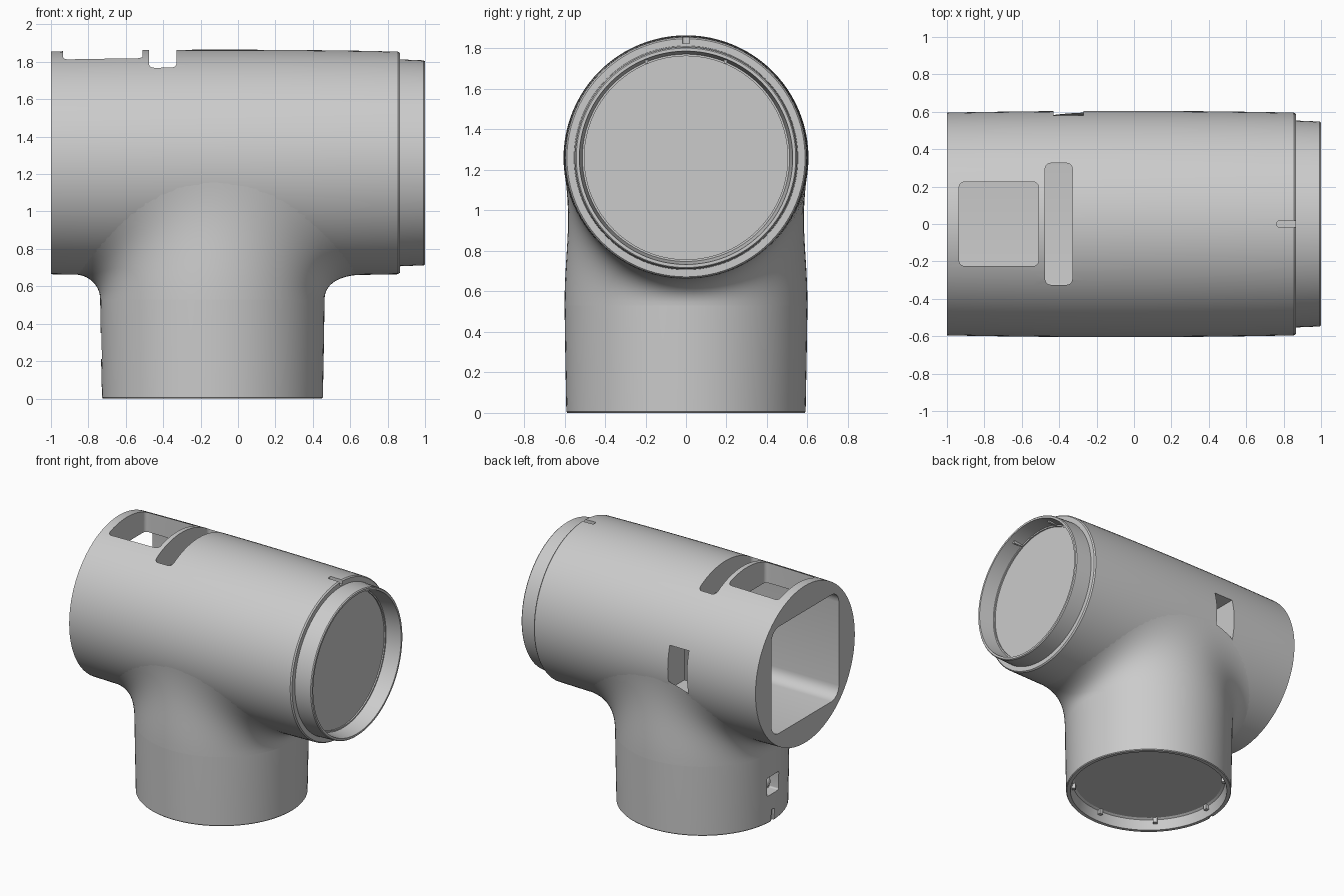
import bpy, bmesh
from math import sin, cos, pi, radians, sqrt
from mathutils import Vector

if "Cube" in bpy.data.objects:
    bpy.data.objects.remove(bpy.data.objects["Cube"])

AXIS_Z = 1.26      # height of the horizontal barrel axis
PIPE_X = -0.137    # centre of the vertical branch
N = 96


def finish(bm, name):
    bmesh.ops.recalc_face_normals(bm, faces=bm.faces)
    me = bpy.data.meshes.new(name)
    bm.to_mesh(me)
    bm.free()
    ob = bpy.data.objects.new(name, me)
    bpy.context.collection.objects.link(ob)
    return ob


def smooth(ob, angle=30):
    bpy.ops.object.select_all(action='DESELECT')
    ob.select_set(True)
    bpy.context.view_layer.objects.active = ob
    bpy.ops.object.shade_smooth_by_angle(angle=radians(angle))


def lathe(name, profile, place):
    """Closed solid of revolution; profile starts and ends on the axis."""
    bm = bmesh.new()
    rings = []
    for r, h in profile:
        if r == 0:
            rings.append([bm.verts.new(place(0, 0, h))] * N)
        else:
            rings.append([bm.verts.new(place(r * cos(2 * pi * i / N), r * sin(2 * pi * i / N), h))
                          for i in range(N)])
    for a, b in zip(rings, rings[1:]):
        if a[0] == a[1]:
            bm.faces.new(b) if b is rings[1] else None
        elif b[0] == b[1]:
            bm.faces.new(a)
        else:
            for i in range(N):
                j = (i + 1) % N
                bm.faces.new((a[i], a[j], b[j], b[i]))
    for v in [v for v in bm.verts if not v.link_faces]:
        bm.verts.remove(v)
    return finish(bm, name)


def box(name, lo, hi, axis=2, r=0.0):
    """Box between two corners, with edges along one axis rounded."""
    bm = bmesh.new()
    bmesh.ops.create_cube(bm, size=1)
    for v in bm.verts:
        v.co = Vector([(lo[k] + hi[k]) / 2 + v.co[k] * (hi[k] - lo[k]) for k in range(3)])
    if r:
        edges = [e for e in bm.edges
                 if abs((e.verts[0].co - e.verts[1].co).normalized()[axis]) > 0.9]
        bmesh.ops.bevel(bm, geom=edges, offset=r, segments=6, profile=0.5, affect='EDGES')
    return finish(bm, name)


def cut(ob, cutters):
    bpy.context.view_layer.objects.active = ob
    for c in cutters:
        m = ob.modifiers.new("cut", 'BOOLEAN')
        m.operation, m.solver, m.object = 'DIFFERENCE', 'EXACT', c
        bpy.ops.object.modifier_apply(modifier=m.name)
        bpy.data.objects.remove(c)


def barrel_radius(x):
    return 0.605 - 0.011 * (x + 0.07) ** 2


# Barrel: slightly bulged body, stepped spigot and recessed end disc
xs = [-1 + 1.855 * i / 12 for i in range(13)]
profile = [(0, -1)] + [(barrel_radius(x), x) for x in xs]
profile += [(0.588, 0.865), (0.553, 0.865), (0.548, 0.993), (0.542, 1.0), (0.527, 1.0),
            (0.512, 0.885), (0.502, 0.885), (0.502, 0.875), (0, 0.875)]
barrel = lathe("barrel", profile, lambda a, b, h: (h, a, AXIS_Z + b))
cut(barrel, [
    box("socket_cutter", (-1.1, -0.405, AXIS_Z - 0.405), (-0.25, 0.405, AXIS_Z + 0.405), 0, 0.09),
    box("top_window_cutter", (-0.935, -0.225, 1.5), (-0.51, 0.225, 2), 2, 0.03),
    box("top_slot_cutter", (-0.475, -0.325, 1.5), (-0.33, 0.325, 2), 2, 0.03),
    box("side_window_cutter", (-0.43, 0.3, 1.10), (-0.27, 0.7, 1.43), 1),
    box("index_groove_cutter", (0.765, -0.018, 1.825), (0.9, 0.018, 1.9), 2, 0.012),
])
smooth(barrel)

# Two small key ribs inside the spigot
for s in (-1, 1):
    box("spigot_rib", (0.87, s * 0.195 - 0.008, 1.725), (0.96, s * 0.195 + 0.008, 1.752))

# Collar: lower part of the branch with a recessed floor
collar = lathe("branch_collar",
               [(0, 0.085), (0.53, 0.085), (0.545, 0.075), (0.56, 0.0), (0.586, 0.0),
                (0.591, 0.006), (0.596, 0.27), (0.60, 0.53), (0, 0.53)],
               lambda a, b, h: (PIPE_X + a, b, h))
cut(collar, [
    box("latch_cutter", (-0.9, -0.07, 0.21), (-0.65, 0.07, 0.35), 0, 0.012),
    box("notch_cutter", (-0.9, -0.018, -0.1), (-0.71, 0.018, 0.09), 0, 0.01),
])
smooth(collar)

# Latch bump inside the collar hole
bpy.ops.mesh.primitive_uv_sphere_add(segments=20, ring_count=12, radius=0.045,
                                     location=(-0.655, 0, 0.28))
bump = bpy.context.object
bump.name = "latch_bump"
smooth(bump)

# Eight small lugs around the collar floor
for k in range(8):
    lug = box("floor_lug", (0.525, -0.015, 0.045), (0.57, 0.015, 0.1))
    lug.location.x = PIPE_X
    lug.rotation_euler.z = 2 * pi * k / 8

# Blend: flows from the collar rim tangentially onto the barrel
STEPS = 16
bm = bmesh.new()
cols = []
for i in range(N):
    t = 2 * pi * i / N
    c, s = cos(t), sin(t)
    phi = radians(82) * s
    x = PIPE_X + c * (0.81 if c > 0 else 0.74)
    R = barrel_radius(x) - 0.001
    p0 = Vector((PIPE_X + 0.60 * c, 0.60 * s, 0.53))
    p3 = Vector((x, R * sin(phi), AXIS_Z - R * cos(phi)))
    tan = Vector((c, s * cos(phi), s * sin(phi))).normalized()
    h = 0.4 * (p3 - p0).length
    p1, p2 = p0 + Vector((0, 0, h)), p3 - tan * h
    col = []
    for k in range(STEPS + 1):
        u = k / STEPS
        v = 1 - u
        col.append(bm.verts.new(p0 * v**3 + p1 * 3 * u * v * v + p2 * 3 * u * u * v + p3 * u**3))
    cols.append(col)
for i in range(N):
    a, b = cols[i], cols[(i + 1) % N]
    for k in range(STEPS):
        bm.faces.new((a[k], b[k], b[k + 1], a[k + 1]))
blend = finish(bm, "branch_blend")
smooth(blend, 60)
